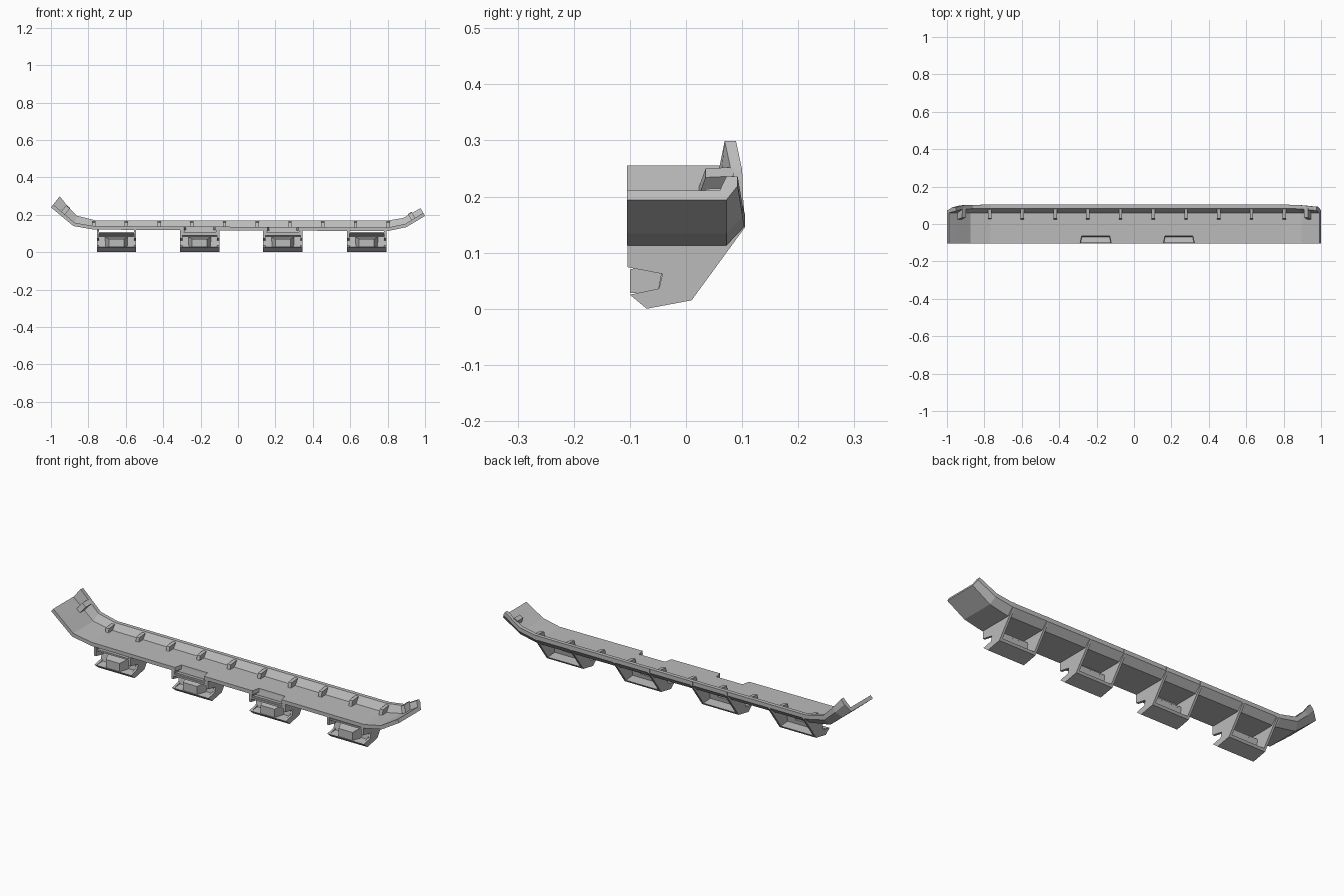
import bpy, bmesh
from mathutils import Vector

cube = bpy.data.objects.get("Cube")
if cube:
    bpy.data.objects.remove(cube, do_unlink=True)

grey = bpy.data.materials.new("plain_grey")
grey.use_nodes = True
grey.diffuse_color = (0.5, 0.5, 0.5, 1)
grey.node_tree.nodes["Principled BSDF"].inputs["Base Color"].default_value = (0.5, 0.5, 0.5, 1)


def loft(name, rings):
    """Closed solid through rings of equal point count, capped at both ends."""
    bm = bmesh.new()
    loops = [[bm.verts.new(p) for p in ring] for ring in rings]
    for a, b in zip(loops, loops[1:]):
        for i in range(len(a)):
            j = (i + 1) % len(a)
            bm.faces.new((a[i], a[j], b[j], b[i]))
    bm.faces.new(loops[0][::-1])
    bm.faces.new(loops[-1])
    bmesh.ops.recalc_face_normals(bm, faces=bm.faces)
    mesh = bpy.data.meshes.new(name)
    bm.to_mesh(mesh)
    bm.free()
    mesh.materials.append(grey)
    obj = bpy.data.objects.new(name, mesh)
    bpy.context.collection.objects.link(obj)
    return obj


def prism(name, profile, x0, x1):
    """Extrude a (y, z) profile along x."""
    return loft(name, [[(x, y, z) for y, z in profile] for x in (x0, x1)])


def cut(obj, cutter):
    mod = obj.modifiers.new("cut", "BOOLEAN")
    mod.operation = "DIFFERENCE"
    mod.solver = "EXACT"
    mod.object = cutter
    bpy.context.view_layer.objects.active = obj
    bpy.ops.object.modifier_apply(modifier=mod.name)
    bpy.data.objects.remove(cutter, do_unlink=True)


# Deck: bent tray section swept along x (x, z, lean x, lean z, wall height, inset at back)
stations = [
    (-1.0, 0.24, 0.62, 0.78, 0.076, 0.015),
    (-0.95, 0.198, 0.6, 0.8, 0.062, 0.004),
    (-0.88, 0.14, 0.35, 0.94, 0.058, 0.002),
    (-0.77, 0.121, 0.1, 1.0, 0.050, 0.0),
    (0.80, 0.113, -0.05, 1.0, 0.056, 0.0),
    (0.90, 0.134, -0.3, 0.95, 0.052, 0.003),
    (1.0, 0.194, -0.5, 0.87, 0.048, 0.012),
]
rings = []
for x, z, nx, nz, wall, inset in stations:
    section = [(-0.105, 0), (0.072, 0), (0.104 - inset, 0.6 * wall), (0.104 - inset, wall),
               (0.084 - inset, wall), (0.06, 0.019), (-0.105, 0.019)]
    rings.append([(x + nx * h, y, z + nz * h) for y, h in section])
deck = loft("deck", rings)

# Ribs against the back wall
rib_profile = [(0.022, 0.125), (0.03, 0.16), (0.09, 0.166), (0.09, 0.14), (0.07, 0.125)]
for i in range(10):
    x = -0.772 + i * 0.175
    prism("rib", rib_profile, x - 0.009, x + 0.009)

# Leaning ribs near the raised ends
for x, z, lean in ((-0.945, 0.197, 0.8), (0.945, 0.163, -0.55)):
    low = Vector((x, 0, z))
    along = Vector((0.01, 0, -0.01 * lean))
    up = Vector((0.045 * lean, 0, 0.045))
    rings = []
    for s in (-1, 1):
        base = low + along * s
        rings.append([base + up * h + Vector((0, y, 0))
                      for y, h in ((0.022, 0.2), (0.035, 1), (0.085, 1.05), (0.075, 0.2))])
    loft("end_rib", rings)

# Hanging brackets
plate_profile = [(-0.104, 0.118), (-0.104, 0.074), (-0.042, 0.062), (-0.048, 0.036),
                 (-0.1, 0.025), (-0.07, 0.0), (0.01, 0.015), (0.105, 0.145),
                 (0.105, 0.17), (0.092, 0.168), (0.07, 0.118)]
base_profile = [(-0.1, 0.025), (-0.07, 0.0), (0.01, 0.015), (0.018, 0.026), (-0.04, 0.03)]
for cx in (-0.65, -0.205, 0.24, 0.688):
    for s in (-1, 1):
        prism("bracket_side_plate", plate_profile, cx + s * 0.105, cx + s * 0.093)
    prism("bracket_base", base_profile, cx - 0.094, cx + 0.094)
    # Web behind the notch, with a slot
    web = prism("bracket_web", [(-0.052, 0.022), (-0.04, 0.022), (-0.028, 0.085), (-0.04, 0.085)],
                cx - 0.094, cx + 0.094)
    cut(web, prism("slot_cutter", [(-0.1, 0.052), (0.0, 0.052), (0.0, 0.062), (-0.1, 0.062)],
                   cx - 0.045, cx + 0.045))
    # Tapered nose in front of the web
    loft("bracket_nose", [[(cx + sx * w, y, z) for sx, z in ((-1, 0.028), (1, 0.028), (1, top), (-1, top))]
                          for y, w, top in ((-0.1, 0.04, 0.07), (-0.044, 0.06, 0.082))])
    # Top shelf bridging the plates
    prism("bracket_shelf", [(-0.1, 0.1), (-0.04, 0.084), (-0.028, 0.084), (-0.03, 0.094), (-0.1, 0.108)],
          cx - 0.094, cx + 0.094)

# Front pockets in the deck over the two middle brackets
for cx in (-0.205, 0.24):
    def trapezoid(z, wide, back):
        return [(cx - wide, -0.12, z), (cx + wide, -0.12, z),
                (cx + wide - 0.012, back, z), (cx - wide + 0.012, back, z)]
    cut(deck, loft("pocket_cutter", [trapezoid(0.08, 0.08, -0.07), trapezoid(0.16, 0.09, -0.062)]))
    prism("pocket_back", [(-0.072, 0.092), (-0.06, 0.092), (-0.054, 0.134), (-0.064, 0.134)],
          cx - 0.085, cx + 0.085)
    prism("pocket_floor", [(-0.104, 0.09), (-0.06, 0.09), (-0.06, 0.099), (-0.104, 0.099)],
          cx - 0.094, cx + 0.094)
    for s in (-1, 1):
        prism("pocket_side", [(-0.104, 0.092), (-0.06, 0.092), (-0.06, 0.13), (-0.104, 0.13)],
              cx + s * 0.1, cx + s * 0.087)
